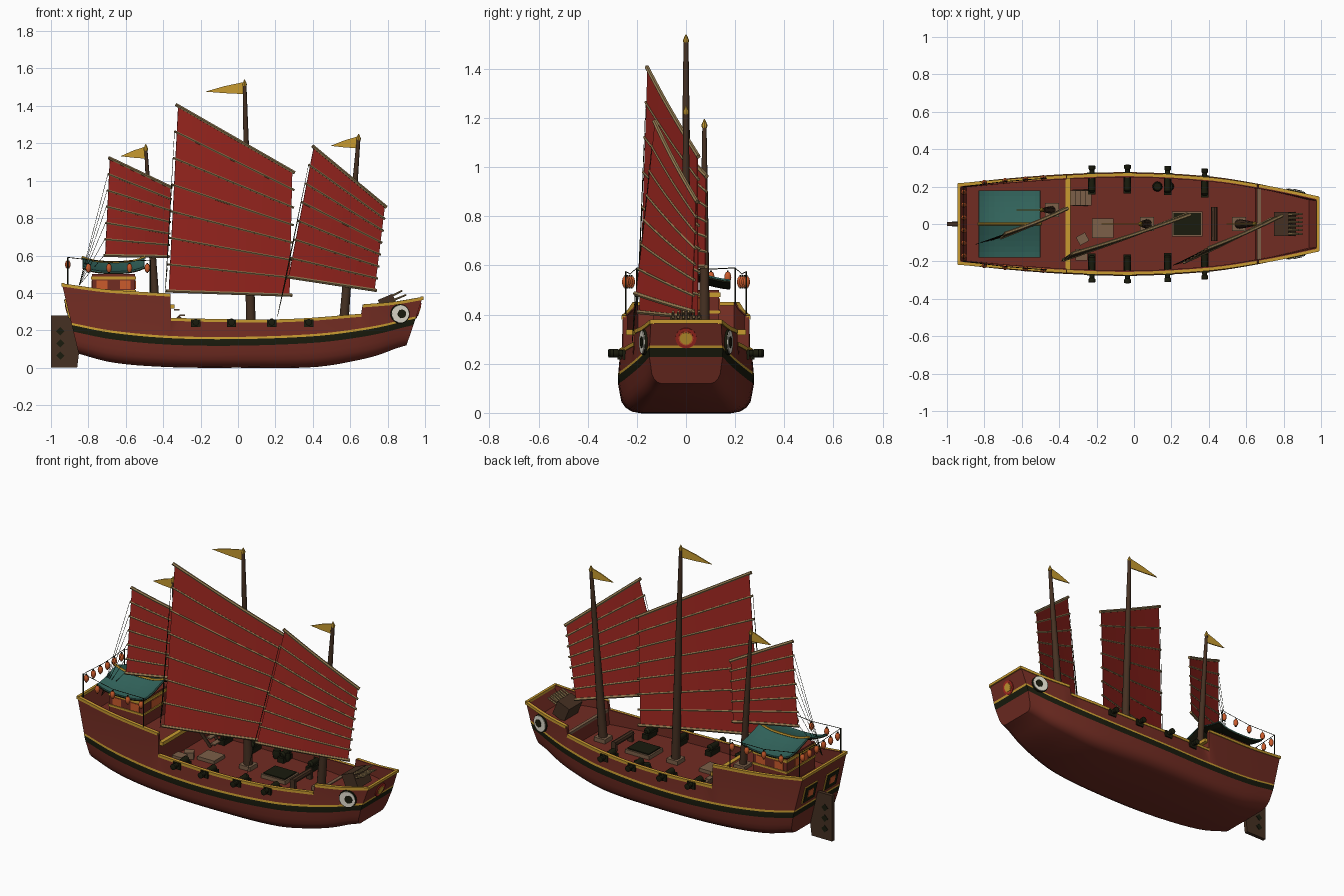
import bpy, bmesh, math
from mathutils import Vector, Matrix, Euler

if "Cube" in bpy.data.objects:
    bpy.data.objects.remove(bpy.data.objects["Cube"])


def material(name, *rgb):
    m = bpy.data.materials.new(name)
    m.use_nodes = True
    m.diffuse_color = (*rgb, 1)
    m.node_tree.nodes["Principled BSDF"].inputs["Base Color"].default_value = (*rgb, 1)
    return m


HULL = material("hull red", .165, .025, .016)
SAIL = material("sail red", .36, .021, .015)
GOLD = material("gold trim", .58, .33, .03)
DARK = material("dark iron", .01, .011, .004)
BROWN = material("dark wood", .06, .03, .016)
TEAL = material("roof teal", .031, .124, .104)
ORANGE = material("lantern orange", .6, .105, .025)
WHITE = material("eye white", .75, .72, .62)
CANE = material("bamboo", .3, .2, .085)
TAN = material("pale wood", .2, .115, .065)


def finish(name, bm, *mats, smooth=None):
    bmesh.ops.recalc_face_normals(bm, faces=bm.faces)
    me = bpy.data.meshes.new(name)
    bm.to_mesh(me)
    bm.free()
    for m in mats:
        me.materials.append(m)
    ob = bpy.data.objects.new(name, me)
    bpy.context.scene.collection.objects.link(ob)
    if smooth:
        bpy.ops.object.select_all(action='DESELECT')
        ob.select_set(True)
        bpy.context.view_layer.objects.active = ob
        bpy.ops.object.shade_smooth_by_angle(angle=math.radians(smooth))
    return ob


def box(name, loc, size, mat, rot=(0, 0, 0)):
    bm = bmesh.new()
    m = Matrix.Translation(loc) @ Euler(rot).to_matrix().to_4x4() @ Matrix.Diagonal((*size, 1))
    bmesh.ops.create_cube(bm, size=1, matrix=m)
    return finish(name, bm, mat)


def tube(name, pts, radii, mat, sides=10, turn=0):
    """Rings of the given radii along a path, capped at both ends."""
    pts = [Vector(p) for p in pts]
    if not isinstance(radii, (list, tuple)):
        radii = [radii] * len(pts)
    bm, rings = bmesh.new(), []
    for i, p in enumerate(pts):
        d = pts[min(i + 1, len(pts) - 1)] - pts[max(i - 1, 0)]
        q = d.to_track_quat('Z', 'Y')
        angles = [turn + math.tau * k / sides for k in range(sides)]
        rings.append([bm.verts.new(p + q @ Vector((math.cos(a), math.sin(a), 0)) * radii[i]) for a in angles])
    for a, b in zip(rings, rings[1:]):
        for k in range(sides):
            n = (k + 1) % sides
            bm.faces.new((a[k], a[n], b[n], b[k]))
    bm.faces.new(rings[0])
    bm.faces.new(rings[-1])
    return finish(name, bm, mat, smooth=40 if sides > 6 else None)


def prism(name, outline, y, thick, mat):
    bm = bmesh.new()
    f = bm.faces.new([bm.verts.new((x, y - thick / 2, z)) for x, z in outline])
    new = bmesh.ops.extrude_face_region(bm, geom=[f])["geom"]
    bmesh.ops.translate(bm, vec=(0, thick, 0), verts=[v for v in new if isinstance(v, bmesh.types.BMVert)])
    return finish(name, bm, mat)


def interp(xs, ys, x):
    """Smooth interpolation through a few points."""
    slope = [(ys[min(i + 1, len(xs) - 1)] - ys[max(i - 1, 0)]) / (xs[min(i + 1, len(xs) - 1)] - xs[max(i - 1, 0)])
             for i in range(len(xs))]
    i = max(k for k in range(len(xs) - 1) if k == 0 or xs[k] <= x)
    h = xs[i + 1] - xs[i]
    t = (x - xs[i]) / h
    return (ys[i] * (1 + 2 * t) * (1 - t) ** 2 + slope[i] * h * t * (1 - t) ** 2
            + ys[i + 1] * t * t * (3 - 2 * t) + slope[i + 1] * h * t * t * (t - 1))


# Hull lines: beam, keel height, height of the gold stripe
LX = [-.93, -.7, -.36, 0, .4, .67, .85, .995]
beam = lambda x: interp(LX, [.217, .238, .262, .272, .25, .212, .178, .145], x)
keel = lambda x: interp(LX, [.075, .028, .003, 0, .003, .04, .075, .12], x)
stripe = lambda x: interp(LX, [.24, .2, .17, .165, .18, .21, .24, .275], x)
# Each zone: x range, sheer curve, deck height
ZONES = {
    "aft": (-.93, -.362, lambda x: interp([-.93, -.7, -.362], [.45, .418, .396], x), .335),
    "waist": (-.358, .668, lambda x: interp([-.358, 0, .3, .668], [.266, .258, .261, .288], x), .2),
    "fore": (.672, .995, lambda x: interp([.672, .85, .995], [.338, .353, .378], x), .285)}


def rake(x, z):
    t = min(1, max(0, (abs(x) - .4) / .53)) ** 2
    return x + (.24 if x < 0 else -.335) * t * (.4 - z)


def section(x, sheer, deck):
    b, k, g = beam(x), keel(x), stripe(x)
    arc = [math.radians(a) for a in (0, 22.5, 45, 67.5, 90)]
    rows = [(0, k)] + [(b * (.7 + .285 * math.sin(a)), k + .6 * (g - .045 - k) * (1 - math.cos(a))) for a in arc]
    rows += [(b + .004, g - .047), (b + .005, g - .012), (b + .003, g), (.98 * b, sheer),
             (.98 * b - .018, sheer), (.98 * b - .018, deck), (0, deck)]
    return [(rake(x, z), y, z) for y, z in rows]


stations = []
for x0, x1, sheer, deck in ZONES.values():
    n = max(6, round((x1 - x0) / .06))
    xs = [x0 + (x1 - x0) * i / n for i in range(n + 1)]
    if x0 == LX[0]:
        xs.insert(1, x0 + .02)
    if x1 == LX[-1]:
        xs.insert(-1, x1 - .02)
    stations += [section(x, sheer(x), sheer(x) if x in (LX[0], LX[-1]) else deck) for x in xs]

bm = bmesh.new()
paint = {6: 1, 7: 2}
ends = {}
for side in (1, -1):
    grid = [[bm.verts.new((x, y * side, z)) for x, y, z in s] for s in stations]
    ends[side] = (grid[0], grid[-1])
    for a, b in zip(grid, grid[1:]):
        for i in range(12):
            bm.faces.new((a[i], b[i], b[i + 1], a[i + 1])).material_index = paint.get(i, 0)
for r, l in zip(ends[1], ends[-1]):
    for i in range(9):
        bm.faces.new((r[i], r[i + 1], l[i + 1], l[i])).material_index = paint.get(i, 0)
bmesh.ops.remove_doubles(bm, verts=bm.verts, dist=.0002)
finish("hull", bm, HULL, DARK, GOLD, smooth=42)

# Gold strips just under the sheer, and across both ends
for zone, (x0, x1, sheer, deck) in ZONES.items():
    for s in (1, -1):
        xs = [x0 + (x1 - x0) * i / 12 for i in range(13)]
        tube(zone + "_rail", [(rake(x, sheer(x)), s * (.98 * beam(x) - .003), sheer(x) - .0075) for x in xs],
             .0115, GOLD, 4, math.pi / 4)
for x, zone, d in ((LX[0], "aft", .004), (LX[-1], "fore", -.002)):
    z = ZONES[zone][2](x) - .006
    tube(zone + "_end_rail", [(rake(x, z) + d, -beam(x), z), (rake(x, z) + d, beam(x), z)], .011, GOLD, 4, math.pi / 4)
box("quarterdeck_edge", (-.352, 0, .328), (.026, .49, .022), GOLD)
box("foredeck_edge", (.668, 0, .283), (.02, .38, .015), TAN)

# Painted eyes, gun ports and guns on both sides
for s in (1, -1):
    n = Vector((.22, s, 0)).normalized()
    p = Vector((.865, s * (beam(.865) - .008), .288))
    for name, r, d, mat, off in (("eye_rim", .052, .011, DARK, 0), ("eye_white", .047, .015, WHITE, 0),
                                 ("eye_pupil", .023, .018, DARK, .008)):
        c = p + Vector((off, -off * .22 * s, 0))
        tube(name, [c, c + n * d], r, mat, 20)
    for x in (-.225, -.035, .18, .378):
        y = beam(x)
        box("gun_port", (x, s * (y - .008), .237), (.05, .03, .04), DARK)
        box("gun_carriage", (x, s * (y - .06), .215), (.04, .1, .03), DARK)
        tube("gun_barrel", [(x, s * (y + d), .243) for d in (-.1, -.09, .02, .026, .043, .045)],
             [.01, .02, .013, .018, .018, .009], DARK, 10)

# Bow medallion
n = Vector((1, 0, -.335)).normalized()
p = Vector((rake(.995, .305), 0, .305))
for name, r, d, mat in (("medallion_rim", .043, .005, SAIL), ("medallion_ring", .03, .007, ORANGE),
                        ("medallion_centre", .025, .009, GOLD)):
    tube(name, [p - n * .005, p + n * d], r, mat, 20)

# Stern windows and rudder
for y in (-.105, .105):
    for name, size, d, mat in (("window_trim", .12, .003, GOLD), ("window_frame", .108, .006, DARK),
                               ("window_pane", .05, .009, ORANGE)):
        box(name, (rake(LX[0], .315) - d, y, .315), (.006, size, size * .9), mat, (0, -.235, 0))
prism("rudder", [(-1, 0), (-1, .28), (-.885, .28), (-.85, .08), (-.86, 0)], 0, .022, BROWN)
for z in (.065, .13, .195):
    tube("rudder_hole", [(-.95, -.014, z), (-.95, .014, z)], .022, DARK, 4)

# Deck house with a swept roof, dark beneath
box("house_walls", (-.665, 0, .415), (.23, .27, .17), HULL)
for z, h in ((.41, .012), (.48, .018)):
    box("house_band", (-.665, 0, z), (.24, .28, h), GOLD)
for s in (1, -1):
    for x in (-.727, -.603):
        box("house_window", (x, s * .136, .443), (.058, .006, .046), ORANGE)
    box("house_end_window", (-.665 + s * .116, 0, .443), (.006, .12, .046), ORANGE)
roof_z = lambda u, v: .512 + .048 * (1 - abs(v)) ** 1.5 + .028 * abs(u) ** 3
for name, mat, drop in (("house_roof", TEAL, 0), ("roof_underside", DARK, .007)):
    bm = bmesh.new()
    bmesh.ops.create_grid(bm, x_segments=12, y_segments=12, size=1)
    for v in bm.verts:
        v.co = (-.665 + .165 * v.co.x, .18 * v.co.y, roof_z(v.co.x, v.co.y) - drop)
    mod = finish(name, bm, mat).modifiers.new("thickness", 'SOLIDIFY')
    mod.thickness, mod.offset = .007, 0
us = [i / 5 - 1 for i in range(11)]
tube("roof_ridge", [(-.665 + .17 * u, 0, roof_z(u, 0) + .004) for u in us], .008, GOLD, 6)


def lantern(x, y, z):
    tube("lantern", [(x, y, z + d) for d in (-.022, -.013, 0, .013, .022)], [.007, .0125, .015, .0125, .007], ORANGE)
    tube("lantern_cap", [(x, y, z - .026), (x, y, z + .028)], .0045, DARK, 6)


# Lantern strings around the quarterdeck
for s in (1, -1):
    corner, front = (-.91, s * .2, .59), (-.47, s * .245, .575)
    for x, y, z in (corner, front):
        tube("lantern_pole", [(x, y, .34), (x, y, z)], .004, DARK, 6)
    tube("side_string", [corner, (-.69, s * .227, .565), front], .002, DARK, 4)
    for x in (-.8, -.69, -.58, -.485):
        lantern(x, s * (beam(x) - .008), .533)
tube("stern_string", [(-.91, -.2, .59), (-.91, 0, .58), (-.91, .2, .59)], .002, DARK, 4)
for i in range(6):
    lantern(-.91, -.17 + .068 * i, .552)

# Masts with finials, steps and pennants: (foot, head, foot radius, pennant length)
MASTS = {"main": ((.07, 0, .2), (.035, 0, 1.52), .026, .21),
         "fore": ((.562, 0, .2), (.645, 0, 1.23), .026, .15),
         "mizzen": ((-.438, .075, .3), (-.493, .075, 1.175), .022, .135)}
for name, (a, b, r, flag) in MASTS.items():
    a, b = Vector(a), Vector(b)
    tube(name + "_mast", [a, a.lerp(b, .5), b], [r, r * .75, r * .38], BROWN, 12)
    tube(name + "_finial", [b + Vector((0, 0, d)) for d in (-.015, -.005, .02)], [.01, .013, .002], GOLD, 8)
    box(name + "_mast_step", (a.x, a.y, a.z + (.04 if name == "mizzen" else .01)), (.075, .075, .03), TAN)
    x, z = b.x, b.z + .008
    prism(name + "_pennant", [(x, z), (x, z - .065), (x - flag * .5, z - .06), (x - flag, z - .052),
                              (x - flag * .5, z - .022)], b.y, .006, GOLD)


# Battened sails: corners (x, z) run top left, top right, bottom right, bottom left
def sail(name, corners, panels, x_mid, y_mid, slope, sheet):
    tl, tr, br, bl = [Vector(c) for c in corners]

    def at(u, v):
        p = tl.lerp(tr, u).lerp(bl.lerp(br, u), v)
        return Vector((p.x, y_mid + slope * (1 + .12 * v) * (p.x - x_mid) - .006 * math.sin(math.pi * u), p.y))
    bm = bmesh.new()
    g = [[bm.verts.new(at(i / 8, j / panels)) for i in range(9)] for j in range(panels + 1)]
    for a, b in zip(g, g[1:]):
        for i in range(8):
            bm.faces.new((a[i], a[i + 1], b[i + 1], b[i]))
    mod = finish(name + "_sail", bm, SAIL).modifiers.new("thickness", 'SOLIDIFY')
    mod.thickness, mod.offset = .004, 0
    for j in range(panels + 1):
        v = j / panels
        r = .0095 if j in (0, panels) else .0065
        tube(name + "_batten", [at(-.02 + 1.04 * i / 8, v) for i in range(9)], r, CANE, 6)
        if j:
            tube(name + "_sheet", [at(-.02, v), sheet], .0012, DARK, 4)


sail("main", [(-.32, 1.4), (.29, 1.05), (.275, .388), (-.37, .41)], 7, .06, -.03, .33, (-.39, -.2, .4))
sail("fore", [(.405, 1.18), (.785, .865), (.73, .415), (.27, .485)], 7, .6, -.04, .44, (.21, -.22, .27))
sail("mizzen", [(-.685, 1.12), (-.36, .965), (-.375, .595), (-.71, .6)], 6, -.45, .045, .4, (-.85, -.11, .44))

# Deck fittings
box("hatch_frame", (.285, 0, .208), (.165, .135, .03), TAN)
box("hatch_grating", (.285, 0, .215), (.145, .115, .03), DARK)
box("hatch_cover", (-.167, -.022, .208), (.115, .105, .025), TAN)
box("crate", (-.28, -.165, .225), (.065, .06, .05), TAN)
box("small_crate", (-.275, -.08, .22), (.055, .05, .04), TAN, (0, 0, .5))
for i in range(4):
    box("stair_tread", (-.327 + .028 * i, .14, .31 - .03 * i), (.03, .08, .008), TAN)
for y in (.1, .18):
    box("stair_side", (-.288, y, .238), (.1, .008, .02), BROWN, (0, .82, 0))
for x in (.125, .187):
    tube("barrel", [(x, .2, z) for z in (.2, .225, .25)], [.02, .027, .02], DARK, 12)
tube("windlass", [(.43, -.09, .245), (.43, .09, .245)], .017, BROWN, 8)
for y in (-.08, .08):
    box("windlass_post", (.43, y, .225), (.03, .02, .06), BROWN)

# Bow rack with two rows of bamboo poles
box("bow_rack", (.805, 0, .335), (.085, .13, .095), BROWN, (0, -.4, 0))
for i in range(12):
    y, lift = -.0525 + .021 * (i % 6), .022 * (i // 6)
    tube("bow_pole", [(.79, y, .345 + lift), (.9 - lift, y, .39 + lift)], [.008, .005], CANE, 6)
